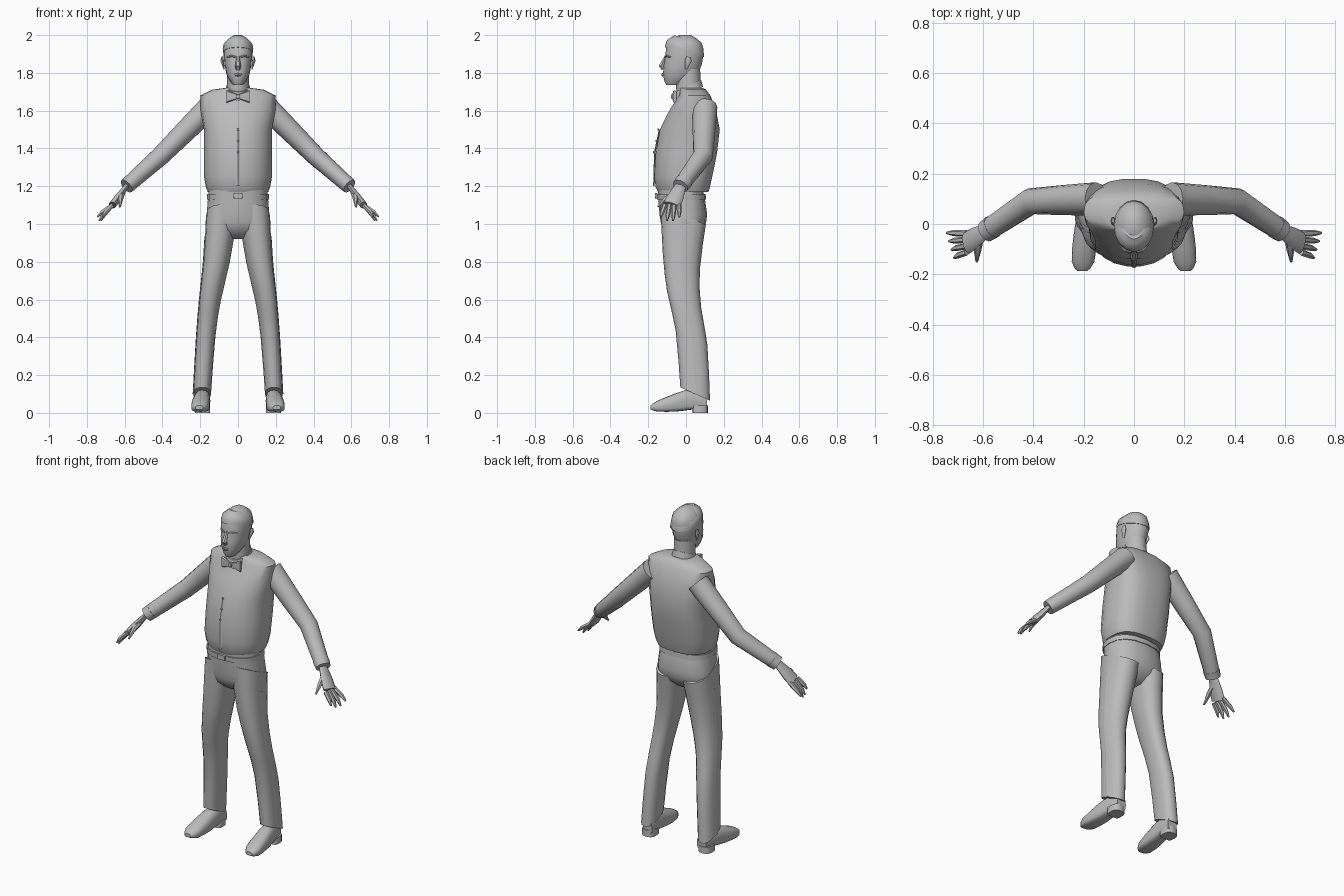
import bpy, bmesh, math
from mathutils import Vector

cube = bpy.data.objects.get("Cube")
if cube:
    bpy.data.objects.remove(cube)

grey = bpy.data.materials.new("plain_grey")
grey.use_nodes = True
colour = (0.5, 0.5, 0.5, 1)
grey.diffuse_color = colour
grey.node_tree.nodes["Principled BSDF"].inputs["Base Color"].default_value = colour

X, Y, Z = Vector((1, 0, 0)), Vector((0, 1, 0)), Vector((0, 0, 1))


def skin(name, rings, sign):
    """Join a list of equal point rings into one capped, smooth part."""
    bm = bmesh.new()
    loops = [[bm.verts.new((p.x * sign, p.y, p.z)) for p in ring] for ring in rings]
    for lower, upper in zip(loops, loops[1:]):
        for i in range(len(lower)):
            bm.faces.new((lower[i - 1], lower[i], upper[i], upper[i - 1]))
    bm.faces.new(loops[0])
    bm.faces.new(loops[-1])
    bmesh.ops.recalc_face_normals(bm, faces=bm.faces)
    mesh = bpy.data.meshes.new(name)
    bm.to_mesh(mesh)
    bm.free()
    mesh.materials.append(grey)
    part = bpy.data.objects.new(name, mesh)
    bpy.context.collection.objects.link(part)
    bpy.ops.object.select_all(action="DESELECT")
    part.select_set(True)
    bpy.context.view_layer.objects.active = part
    bpy.ops.object.shade_smooth_by_angle(angle=math.radians(40))


def section(centre, a, b, half_a, half_b, sides, near=1, far=1):
    """Rounded cross-section; powers below one make its near or far side squarer."""
    points = []
    for i in range(sides):
        angle = math.tau * i / sides
        c, s = math.cos(angle), math.sin(angle)
        power = far if s > 0 else near
        u = math.copysign(abs(c) ** power, c)
        v = math.copysign(abs(s) ** power, s)
        points.append(centre + a * half_a * u + b * half_b * v)
    return points


def refine(rows):
    """Add a smoothly interpolated row between every two rows."""
    padded = [rows[0], *rows, rows[-1]]
    result = []
    for before, start, end, after in zip(padded, padded[1:], padded[2:], padded[3:]):
        result.append(start)
        result.append([(9 * (q + r) - p - s) / 16
                       for p, q, r, s in zip(before, start, end, after)])
    return result + [rows[-1]]


def stack(name, rows, sign=1, sides=16, along=Z, across=Y, slope=0, near=1, far=1):
    """Rows of position, half width, near edge, far edge and centre x."""
    rings = []
    for position, half, low, high, x in refine(rows):
        centre = along * position + across * (low + high) / 2 + X * x
        rings.append(section(centre, X, across + along * slope, half,
                             (high - low) / 2, sides, near, far))
    skin(name, rings, sign)


def centred(*rows):
    return [(*row, 0) for row in rows]


def tube(name, points, radii, sign=1, sides=8, wide=Y, flat=1, power=1):
    """Tapered limb through points, its radius scaled by flat across the wide axis."""
    points = [Vector(p) for p in points]
    before, after = [points[0], *points[:-1]], [*points[1:], points[-1]]
    rings = []
    for point, start, end, radius in zip(points, before, after, radii):
        run = (end - start).normalized()
        a = (wide - run * wide.dot(run)).normalized()
        rings.append(section(point, a, run.cross(a), radius, radius * flat,
                             sides, power, power))
    skin(name, rings, sign)


# Jacket, full at the waist and sloping to the shoulders
stack("jacket", centred(
    (1.17, .16, -.15, .12), (1.25, .18, -.17, .14), (1.5, .18, -.14, .18),
    (1.68, .2, -.04, .13), (1.72, .07, -.04, .09)), sides=22, near=.95, far=.72)
placket = [Vector((0, -.14, 1.5)), Vector((0, -.165, 1.38)), Vector((0, -.17, 1.2))]
tube("jacket_placket", placket, [.01] * len(placket), sides=4, wide=X, flat=.4)
for number in range(3):
    spot = placket[0].lerp(placket[1], number / 2) - Y * .004
    tube(f"button_{number}", [spot, spot - Y * .006], [.006, .005], wide=X)

# Trouser top, belt and buckle
hips = dict(near=.85, far=.8)
stack("hips", centred((1.18, .155, -.15, .09), (1.05, .166, -.14, .112),
                      (.97, .165, -.12, .09), (.92, .06, -.06, .03)), **hips)
stack("belt", centred((1.13, .163, -.154, .106), (1.16, .163, -.156, .104)), **hips)
tube("belt_buckle", [(0, -.15, 1.15), (0, -.163, 1.15)], [.025, .024],
     wide=X, sides=12, flat=.6, power=.4)

# Neck, collar, head and hair
stack("neck", centred((1.66, .06, -.05, .08), (1.82, .057, -.055, .075)))
stack("collar", centred((1.69, .07, -.07, .09), (1.73, .062, -.058, .08)), slope=.45)
stack("head", centred(
    (1.735, .026, -.105, -.03), (1.79, .06, -.122, .06), (1.89, .076, -.11, .092),
    (1.96, .07, -.095, .082), (2, .02, -.035, .025)), near=.9)
stack("hair", centred((1.91, .08, -.112, .096), (1.95, .077, -.1, .088),
                      (1.985, .04, -.06, .045)), slope=-.25)

# Nose, mouth and bow tie knot
tube("nose", [(0, -.106, 1.89), (0, -.132, 1.835), (0, -.12, 1.82)],
     [.008, .016, .013], sides=6, wide=X, flat=.9)
tube("mouth", [(-.024, -.112, 1.79), (0, -.125, 1.79), (.024, -.112, 1.79)],
     [.004, .009, .004], sides=6, wide=Z, flat=.7)
tube("bow_knot", [(0, -.05, 1.675), (0, -.08, 1.675)], [.012, .01], wide=X, power=.6)

# Paths shared by the limbs on both sides
leg = [(1.05, .083, -.135, .105, .085), (.8, .07, -.123, .073, .113),
       (.6, .057, -.1, .08, .147), (.4, .05, -.055, .113, .17),
       (.1, .047, -.03, .127, .19)]
shoe = [(-.187, .02, .018, .04), (-.15, .045, .007, .065), (-.05, .047, .007, .105),
        (.03, .04, .017, .125), (.11, .03, .017, .1)]
shoulder, elbow = Vector((.15, .1, 1.62)), Vector((.41, .09, 1.36))
wrist, knuckles = Vector((.59, -.03, 1.2)), Vector((.665, -.075, 1.1))
fingertips = Vector((.73, -.085, 1.015))

for side, sign in (("left", 1), ("right", -1)):
    # Trouser leg with a raised outer stripe
    stack(side + "_trouser_leg", leg, sign, slope=-.45, near=.85, far=.85)
    tube(side + "_trouser_stripe",
         [(x + half, (front + back) / 2, z) for z, half, front, back, x in refine(leg)[1:]],
         [.012] * len(leg) * 2, sign, sides=4, flat=.25)

    # Shoe turned slightly outward, on a separate heel
    stack(side + "_shoe", [(*row, .19 - row[0] / 12) for row in shoe], sign,
          along=Y, across=Z, near=.5, far=.9)
    stack(side + "_shoe_heel", [(z, .04, .035, .116, .188) for z in (0, .04)], sign,
          near=.4, far=.8)

    # Sleeve and cuff
    tube(side + "_sleeve", [shoulder, shoulder.lerp(elbow, .5), elbow, wrist],
         [.066, .06, .053, .043], sign, sides=12, flat=.95)
    tube(side + "_cuff", [wrist.lerp(elbow, .15), wrist], [.048, .044], sign,
         sides=12, flat=.9)

    # Palm and a fan of four fingers
    tube(side + "_palm", [wrist, wrist.lerp(knuckles, .6), knuckles],
         [.03, .044, .046], sign, sides=10, flat=.45)
    for number, finger in enumerate(("index", "middle", "ring", "little")):
        fan = number - 1.5
        base = knuckles + Y * fan * .025
        tip = fingertips + (X * fan + Z * fan * fan) * .01 + Y * fan * .033
        tube(f"{side}_{finger}_finger", [base, base.lerp(tip, .6) + X * .006, tip],
             [.013, .012, .005], sign, sides=6)
    tube(side + "_thumb", [wrist.lerp(knuckles, .3), (.622, -.105, 1.135), (.625, -.15, 1.09)],
         [.018, .015, .005], sign, sides=6, wide=X)

    # Ear, brow and eye
    tube(side + "_ear", [(.074, 0, 1.82), (.084, .012, 1.865), (.083, .014, 1.885)],
         [.006, .018, .01], sign, flat=.5)
    brow = [Vector((.012, -.112, 1.884)), Vector((.034, -.106, 1.89)),
            Vector((.058, -.082, 1.884))]
    tube(side + "_brow", brow, [.004, .006, .003], sign, sides=6, wide=Z)
    tube(side + "_eye", [p * .8 + Vector((.003, -.013, .356)) for p in brow],
         [.003, .006, .003], sign, sides=6, wide=Z)

    # Bow tie wing
    tube(side + "_bow_wing", [(0, -.07, 1.675), (.06, -.06, 1.675)], [.011, .034], sign,
         wide=Z, flat=.3, power=.6)
